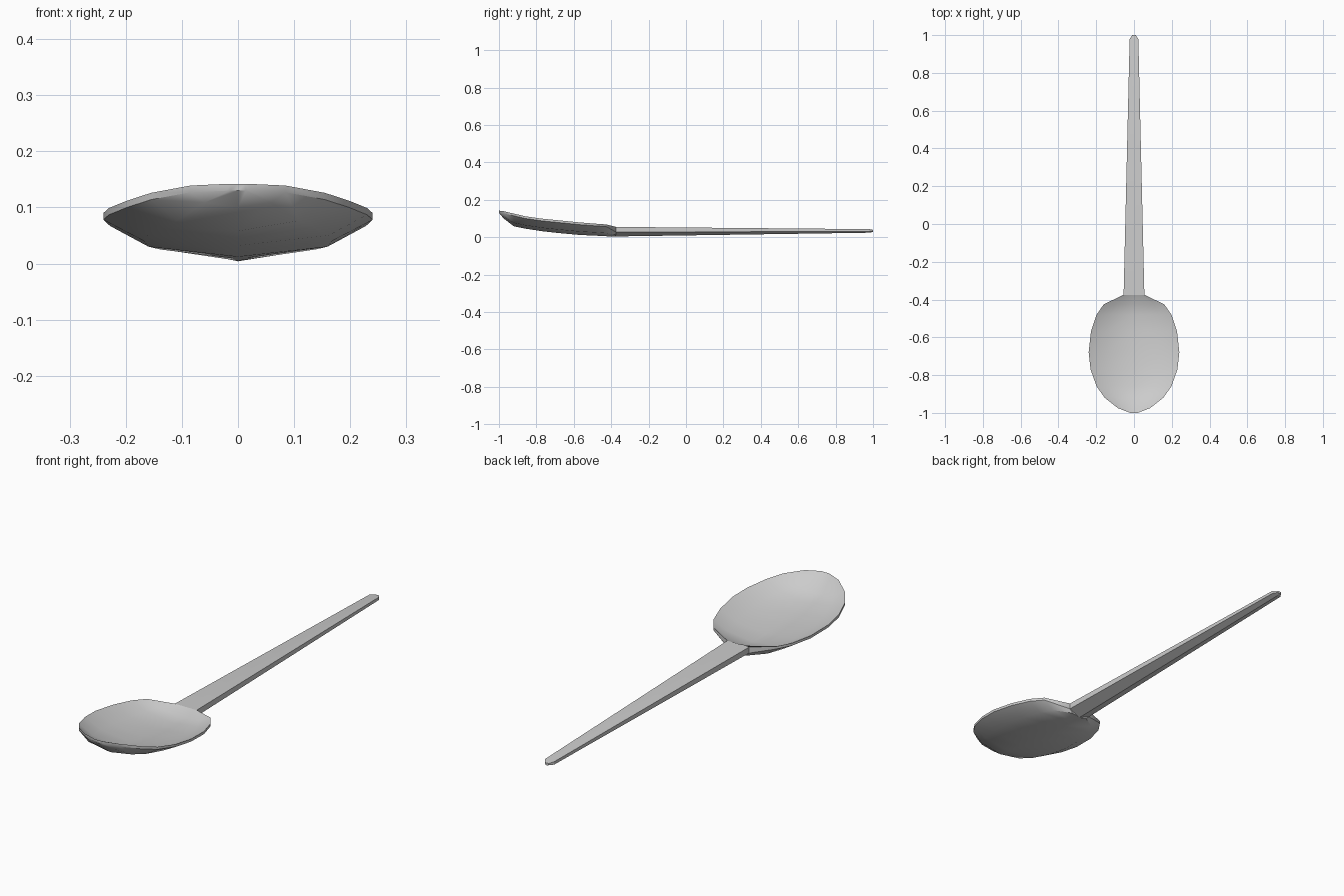
import bpy, bmesh

if "Cube" in bpy.data.objects:
    bpy.data.objects.remove(bpy.data.objects["Cube"])


def loft(name, rings, angle):
    """Skin a list of equal-length closed cross-sections and cap both ends."""
    bm = bmesh.new()
    loops = [[bm.verts.new(p) for p in ring] for ring in rings]
    n = len(loops[0])
    for a, b in zip(loops, loops[1:]):
        for i in range(n):
            j = (i + 1) % n
            bm.faces.new((a[i], a[j], b[j], b[i]))
    bm.faces.new(loops[0])
    bm.faces.new(loops[-1][::-1])
    bmesh.ops.remove_doubles(bm, verts=bm.verts[:], dist=0.0005)
    bmesh.ops.dissolve_degenerate(bm, edges=bm.edges[:], dist=0.0001)
    bmesh.ops.recalc_face_normals(bm, faces=bm.faces[:])
    mesh = bpy.data.meshes.new(name)
    bm.to_mesh(mesh)
    bm.free()
    obj = bpy.data.objects.new(name, mesh)
    bpy.context.collection.objects.link(obj)
    bpy.ops.object.select_all(action='DESELECT')
    bpy.context.view_layer.objects.active = obj
    obj.select_set(True)
    bpy.ops.object.shade_smooth_by_angle(angle=angle)
    return obj


def mirrored(half, y):
    """Section from right-side points; first and last lie on the centre line."""
    left = [(-x, z) for x, z in half[-2:0:-1]]
    return [(x, y, z) for x, z in half + left]


# Bowl: y, half width, rim height, outer keel height, inner keel height
stations = [
    (-1.000, 0.020, 0.142, 0.130, 0.142),
    (-0.975, 0.085, 0.139, 0.100, 0.122),
    (-0.920, 0.155, 0.126, 0.058, 0.078),
    (-0.860, 0.198, 0.112, 0.046, 0.060),
    (-0.770, 0.230, 0.099, 0.032, 0.045),
    (-0.680, 0.240, 0.090, 0.022, 0.035),
    (-0.570, 0.228, 0.079, 0.012, 0.026),
    (-0.480, 0.198, 0.072, 0.008, 0.024),
    (-0.425, 0.160, 0.068, 0.005, 0.032),
    (-0.375, 0.055, 0.055, 0.004, 0.055),
]
bowl_rings = []
for y, w, rim, keel, inner in stations:
    low = rim - 0.012
    if y == -0.375:
        low = 0.028
    bowl_rings.append(mirrored([
        (0, inner),
        (0.65 * w, inner + 0.33 * (rim - inner)),
        (w, rim),
        (w, low),
        (0.7 * w, keel + 0.33 * (low - keel)),
        (0, keel),
    ], y))
loft("spoon_bowl", bowl_rings, 0.6)

# Handle: tapering bar with a shallow keel underneath and a chamfered end
handle_rings = []
for y, w, top, side, keel in [
    (-0.375, 0.055, 0.055, 0.028, 0.004),
    (0.980, 0.023, 0.043, 0.030, 0.024),
    (1.000, 0.009, 0.039, 0.031, 0.028),
]:
    handle_rings.append(mirrored([(0, top), (w, top), (w, side), (0, keel)], y))
loft("spoon_handle", handle_rings, 0.5)
